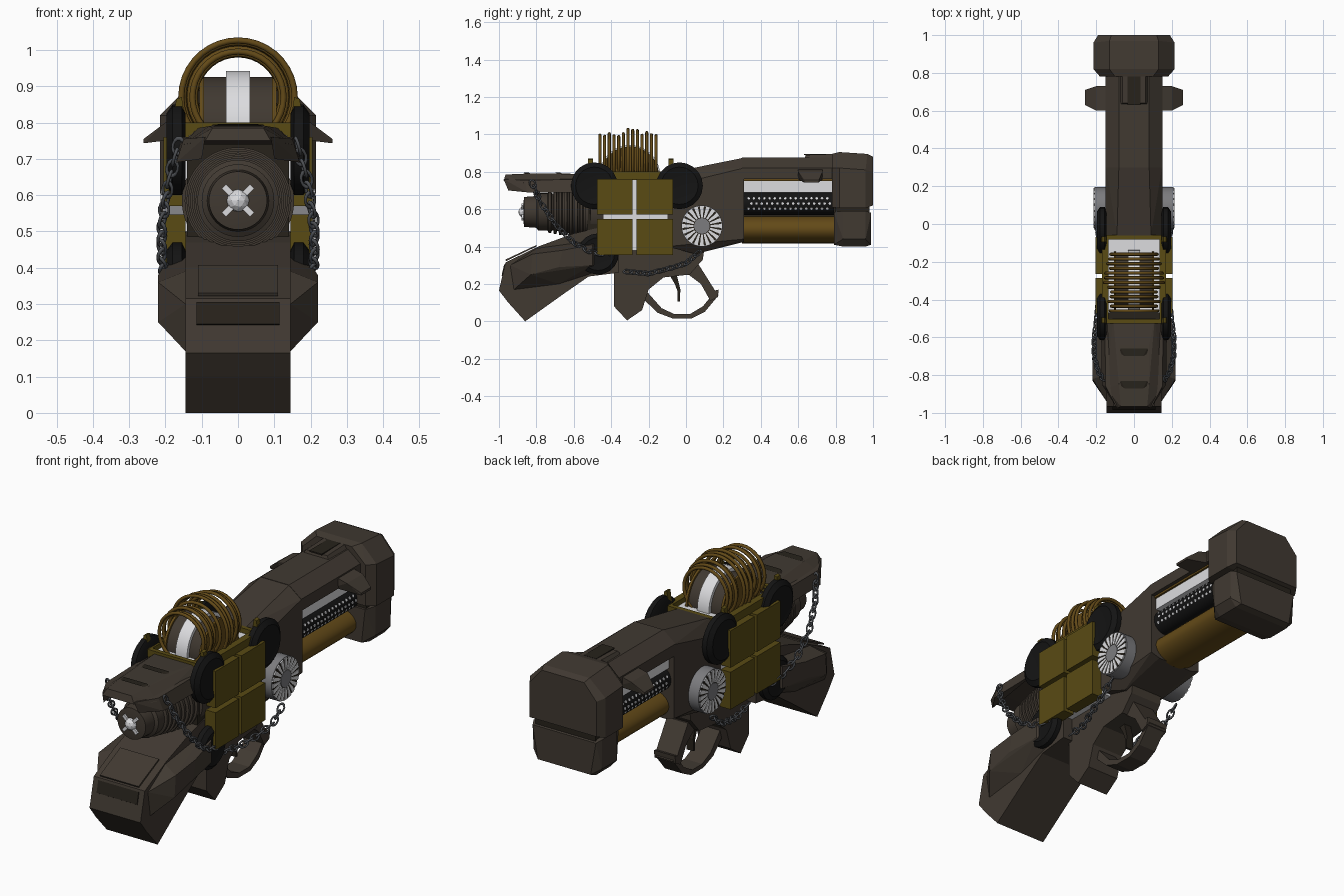
import bpy, bmesh, math, random
from mathutils import Vector, Matrix

random.seed(4)
cube = bpy.data.objects.get("Cube")
if cube:
    bpy.data.objects.remove(cube, do_unlink=True)


def material(name, r, g, b):
    m = bpy.data.materials.new(name)
    m.use_nodes = True
    m.diffuse_color = (r, g, b, 1)
    m.node_tree.nodes["Principled BSDF"].inputs["Base Color"].default_value = (r, g, b, 1)
    return m


BROWN = material("dark brown metal", .052, .041, .031)
SHADE = material("deep brown recess", .02, .016, .011)
GOLD = material("olive gold", .1, .07, .007)
COPPER = material("copper wire", .125, .068, .009)
LIGHT = material("pale metal", .72, .72, .74)
GREY = material("steel grey", .2, .2, .21)
CHAIN = material("chain steel", .075, .08, .088)
BLACK = material("black rubber", .007, .007, .007)


def finish(name, bm, mat, smooth=False):
    bmesh.ops.recalc_face_normals(bm, faces=bm.faces[:])
    mesh = bpy.data.meshes.new(name)
    bm.to_mesh(mesh)
    bm.free()
    mesh.materials.append(mat)
    ob = bpy.data.objects.new(name, mesh)
    bpy.context.collection.objects.link(ob)
    if smooth:
        bpy.ops.object.select_all(action="DESELECT")
        ob.select_set(True)
        bpy.context.view_layer.objects.active = ob
        bpy.ops.object.shade_smooth_by_angle(angle=math.radians(35))
    return ob


def prism(name, profile, x0, x1, mat):
    """Extrude a (y, z) outline from x0 to x1."""
    bm = bmesh.new()
    face = bm.faces.new([bm.verts.new((x0, y, z)) for y, z in profile])
    ext = bmesh.ops.extrude_face_region(bm, geom=[face])
    moved = [v for v in ext["geom"] if isinstance(v, bmesh.types.BMVert)]
    bmesh.ops.translate(bm, verts=moved, vec=(x1 - x0, 0, 0))
    return finish(name, bm, mat)


def hull(name, points, mat, mirror=True):
    """Convex block around points, mirrored over x."""
    bm = bmesh.new()
    for x, y, z in points:
        for s in ((1, -1) if mirror else (1,)):
            bm.verts.new((s * x, y, z))
    bmesh.ops.convex_hull(bm, input=bm.verts[:])
    bmesh.ops.delete(bm, geom=[v for v in bm.verts if not v.link_faces], context="VERTS")
    bmesh.ops.dissolve_limit(bm, angle_limit=.02, verts=bm.verts[:], edges=bm.edges[:])
    return finish(name, bm, mat)


def box(name, x, y, z, mat):
    return prism(name, [(y[0], z[0]), (y[1], z[0]), (y[1], z[1]), (y[0], z[1])], x[0], x[1], mat)


def cylinder(name, loc, r, depth, axis, mat, segs=32):
    bm = bmesh.new()
    rot = Vector((0, 0, 1)).rotation_difference(Vector(axis)).to_matrix().to_4x4()
    bmesh.ops.create_cone(bm, cap_ends=True, segments=segs, radius1=r, radius2=r, depth=depth,
                          matrix=Matrix.Translation(loc) @ rot)
    return finish(name, bm, mat, True)


def lathe(name, profile, z, mat, axis="Y", centre=(0, 0), segs=40):
    """Spin (radius, position) pairs about a y or x axis."""
    bm = bmesh.new()
    rings = []
    for r, p in profile:
        ring = []
        for i in range(segs):
            a = math.tau * i / segs
            u, w = r * math.cos(a), z + r * math.sin(a)
            ring.append(bm.verts.new((u, p, w) if axis == "Y" else (p, centre[1] + u, w)))
        rings.append(ring)
    for a, b in zip(rings, rings[1:]):
        for i in range(segs):
            j = (i + 1) % segs
            bm.faces.new((a[i], a[j], b[j], b[i]))
    bm.faces.new(rings[0])
    bm.faces.new(rings[-1])
    return finish(name, bm, mat, True)


def ring(name, loc, major, minor, rot, mat, segs=36, sides=8):
    bpy.ops.mesh.primitive_torus_add(location=loc, rotation=rot, major_radius=major, minor_radius=minor,
                                     major_segments=segs, minor_segments=sides)
    ob = bpy.context.object
    ob.name = name
    ob.data.materials.append(mat)
    bpy.ops.object.shade_smooth()
    return ob


# Receiver and rear housing
hull("receiver", [(.15, -.1, .4), (.15, -.1, .72), (.09, -.06, .8), (.09, .18, .82), (.15, .16, .76), (.15, .31, .82),
                  (.08, .31, .875), (.15, .31, .44), (.1, .31, .425), (.1, .05, .36)], BROWN)
hull("top_cover", [(.15, .3, .76), (.15, .8, .76), (.15, .3, .82), (.15, .8, .82), (.08, .3, .875), (.08, .8, .875)], BROWN)
hull("rear_ridge", [(.1, .62, .83), (.06, .64, .89), (.1, .8, .83), (.06, .8, .895)], BROWN)
box("ridge_slot", (-.035, .035), (.63, .78), (.889, .896), SHADE)
hull("rear_block_upper", [(.18, .78, .61), (.18, .78, .82), (.1, .78, .895), (.215, .82, .605), (.215, .82, .82),
                          (.13, .82, .905), (.215, .96, .605), (.215, .96, .81), (.13, .97, .895), (.19, 1, .62),
                          (.19, 1, .8), (.12, 1, .88)], BROWN)
hull("rear_block_lower", [(.15, .79, .41), (.17, .79, .585), (.16, .84, .4), (.195, .84, .44), (.195, .84, .59),
                          (.16, .96, .4), (.195, .96, .44), (.195, .96, .59), (.15, .99, .41), (.18, .99, .58)], BROWN)
box("block_seam", (-.17, .17), (.8, .98), (.58, .62), SHADE)

# Open bay with strip, tubes and fins
box("bay_spine", (-.05, .05), (.3, .8), (.5, .78), SHADE)
box("bay_strip", (-.12, .12), (.31, .78), (.69, .75), LIGHT)
box("bay_trim", (-.13, .13), (.31, .78), (.75, .765), COPPER)
copper_tube = cylinder("copper_tube", (0, .55, 0), .075, .5, (0, 1, 0), COPPER)
copper_tube.scale.x, copper_tube.location.z = 1.6, .492
for s in (1, -1):
    cylinder("perforated_tube", (s * .07, .55, .63), .062, .48, (0, 1, 0), BLACK)
    for row, tilt in enumerate((-.45, 0, .45)):
        for i in range(16):
            n = Vector((s * math.cos(tilt), 0, math.sin(tilt)))
            c = Vector((s * .07, .335 + .028 * i + .014 * (row % 2), .63)) + n * .0615
            cylinder("tube_hole", c, .007, .005, n, LIGHT, 8)
    hull("side_fin", [(s * x, y, z) for x, y, z in [(.12, .6, .82), (.12, .73, .82), (.12, .6, .76), (.12, .73, .76),
         (.2, .6, .8), (.2, .73, .8), (.26, .63, .755), (.26, .71, .755), (.26, .63, .743), (.26, .71, .743)]], BROWN, False)

# Front handguard with flared sides
prism("handguard", [(-1, .165), (-.95, .1), (-.86, 0), (-.65, .15), (-.52, .24), (-.36, .26), (-.36, .45), (-.47, .5),
                    (-.6, .47), (-.79, .4), (-.965, .315)], -.145, .145, BROWN)
hull("handguard_flare", [(.145, -.92, .17), (.145, -.94, .3), (.145, -.8, .39), (.22, -.83, .25), (.22, -.82, .36),
                         (.22, -.66, .38), (.2, -.5, .41), (.14, -.45, .44), (.2, -.5, .3), (.22, -.68, .29),
                         (.145, -.68, .2), (.14, -.45, .27)], BROWN)
prism("handguard_slot", [(-.986, .245), (-.972, .305), (-.964, .3), (-.978, .24)], -.115, .115, SHADE)
prism("handguard_panel", [(-.962, .322), (-.8, .4), (-.8, .408), (-.966, .33)], -.11, .11, BROWN)

# Lower grip, trigger and guard
prism("lower_grip", [(-.385, .4), (-.385, .08), (-.315, .005), (-.235, .06), (-.2, .17), (-.12, .235), (.02, .25),
                     (.09, .33), (.1, .4)], -.09, .09, BROWN)
prism("grip_tail", [(.02, .32), (.07, .3), (.155, .165), (.175, .17), (.17, .13), (.13, .11), (.08, .2), (.0, .26)],
      -.06, .06, BROWN)
prism("trigger_guard", [(-.24, .13), (-.15, .045), (-.07, .015), (.03, .015), (.1, .05), (.175, .14), (.16, .165),
                        (.09, .08), (.02, .038), (-.06, .038), (-.13, .07), (-.21, .16)], -.05, .05, BROWN)
prism("trigger", [(-.09, .25), (-.06, .2), (-.045, .16), (-.045, .105), (-.033, .105), (-.03, .17), (-.05, .25)],
      -.02, .02, SHADE)

# Ribbed barrel with star muzzle
profile = [(.05, -.87), (.08, -.865), (.085, -.8), (.1, -.79), (.1, -.74)]
for i in range(8):
    y, r = -.735 + i * .028, .112 + i * .005
    profile += [(r, y), (r, y + .014), (r - .014, y + .018), (r - .014, y + .026)]
lathe("ribbed_barrel", profile + [(.155, -.51), (.155, -.44)], .585, BROWN)
for k in range(4):
    a = math.pi / 4 + k * math.pi / 2
    arm = box("muzzle_arm", (.015, .055), (-.88, -.86), (-.008, .008), LIGHT)
    arm.rotation_euler.y, arm.location.z = a, .585
bm = bmesh.new()
bmesh.ops.create_icosphere(bm, subdivisions=2, radius=.032, matrix=Matrix.Translation((0, -.865, .585)))
finish("muzzle_core", bm, LIGHT)

# Shroud over the barrel
hull("shroud_roof", [(.09, -.975, .75), (.07, -.965, .785), (.15, -.87, .74), (.08, -.85, .79), (.16, -.52, .74),
                     (.08, -.64, .79), (.11, -.5, .785)], BROWN)
for s in (1, -1):
    hull("shroud_side", [(s * x, y, z) for x, y, z in [(.09, -.975, .76), (.1, -.95, .7), (.17, -.85, .69),
         (.15, -.86, .755), (.175, -.52, .69), (.155, -.5, .76), (.13, -.85, .75), (.13, -.52, .75)]], BROWN, False)
for y in (-.85, -.68):
    hull("shroud_notch", [(.08, y, .785), (.05, y - .02, .796), (.07, y + .02, .794)], SHADE)

# Pale core with gold armour tiles and top frame
box("core", (-.15, .15), (-.47, -.07), (.38, .775), LIGHT)
box("core_front", (-.14, .14), (-.53, -.47), (.42, .74), SHADE)
for y in (-.515, -.07):
    box("frame_end", (-.17, .17), (y - .012, y + .012), (.765, .8), GOLD)
for s in (1, -1):
    for y0, y1 in ((-.475, -.285), (-.265, -.07)):
        for z0, z1 in ((.355, .547), (.57, .76)):
            box("armour_tile", (s * .145, s * .205), (y0, y1), (z0, z1), GOLD)
    box("frame_side", (s * .135, s * .17), (-.525, -.06), (.755, .8), GOLD)
    for y in (-.51, -.08):
        hull("frame_post", [(s * x, y + dy, z) for dy in (-.014, .014) for x, z in
                            [(.14, .77), (.185, .77), (.155, .87), (.17, .865)]], GOLD, False)

# Wheel under wire coils
cylinder("wheel", (0, -.3, .78), .145, .19, (1, 0, 0), BROWN, 40)
cylinder("wheel_band", (0, -.3, .78), .162, .066, (1, 0, 0), LIGHT, 40)
for s in (1, -1):
    cylinder("wheel_cap", (s * .1, -.3, .78), .155, .012, (1, 0, 0), COPPER, 40)
for i in range(13):
    ring("wire_coil", (0, -.46 + .025 * i, .87), random.uniform(.115, .16), .0085, (math.pi / 2, 0, 0), COPPER)

for s in (1, -1):
    # Black clamp rings
    for y, z, r in ((-.49, .725, .125), (-.035, .725, .125), (-.47, .36, .11)):
        lathe("clamp_ring", [(r * .8, s * .145), (r, s * .155), (r, s * .18), (r * .8, s * .197), (r * .5, s * .19)],
              z, BLACK, "X", (0, y), 20)
    # Finned side dial
    y, z = .085, .51
    cylinder("dial_body", (s * .17, y, z), .11, .076, (1, 0, 0), GREY, 40)
    cylinder("dial_face", (s * .209, y, z), .104, .004, (1, 0, 0), SHADE, 40)
    cylinder("dial_hub", (s * .211, y, z), .042, .006, (1, 0, 0), GREY, 24)
    for k in range(20):
        a = math.tau * k / 20
        hull("dial_fin", [(s * x, y + r * math.cos(a + d), z + r * math.sin(a + d)) for x in (.208, .214)
                          for r, w in ((.045, .1), (.107, .1)) for d in (-w, w)], LIGHT, False)

# Hanging chains made of alternating links
link = ring("chain_link", (0, 0, 0), .017, .0048, (0, 0, 0), CHAIN, 12, 6)
mesh = link.data
bpy.data.objects.remove(link)
mesh.transform(Matrix.Diagonal((1.4, .9, 1, 1)))
paths = ([(.165, -.82, .735), (.19, -.78, .64), (.21, -.7, .52), (.21, -.6, .42), (.2, -.52, .375), (.19, -.43, .355)],
         [(.13, -.31, .265), (.15, -.2, .255), (.18, -.1, .28), (.2, 0, .31), (.2, .07, .37)])
for s in (1, -1):
    for path in paths:
        pts = [Vector((s * x, y, z)) for x, y, z in path]
        flip, carry = 0, 0
        for a, b in zip(pts, pts[1:]):
            d = b - a
            while carry < d.length:
                ob = bpy.data.objects.new("chain_link", mesh)
                bpy.context.collection.objects.link(ob)
                ob.matrix_world = (Matrix.Translation(a + d.normalized() * carry) @ d.to_track_quat("X", "Z").to_matrix().to_4x4()
                                   @ Matrix.Rotation(math.pi / 4 + flip * math.pi / 2, 4, "X"))
                flip, carry = 1 - flip, carry + .034
            carry -= d.length
